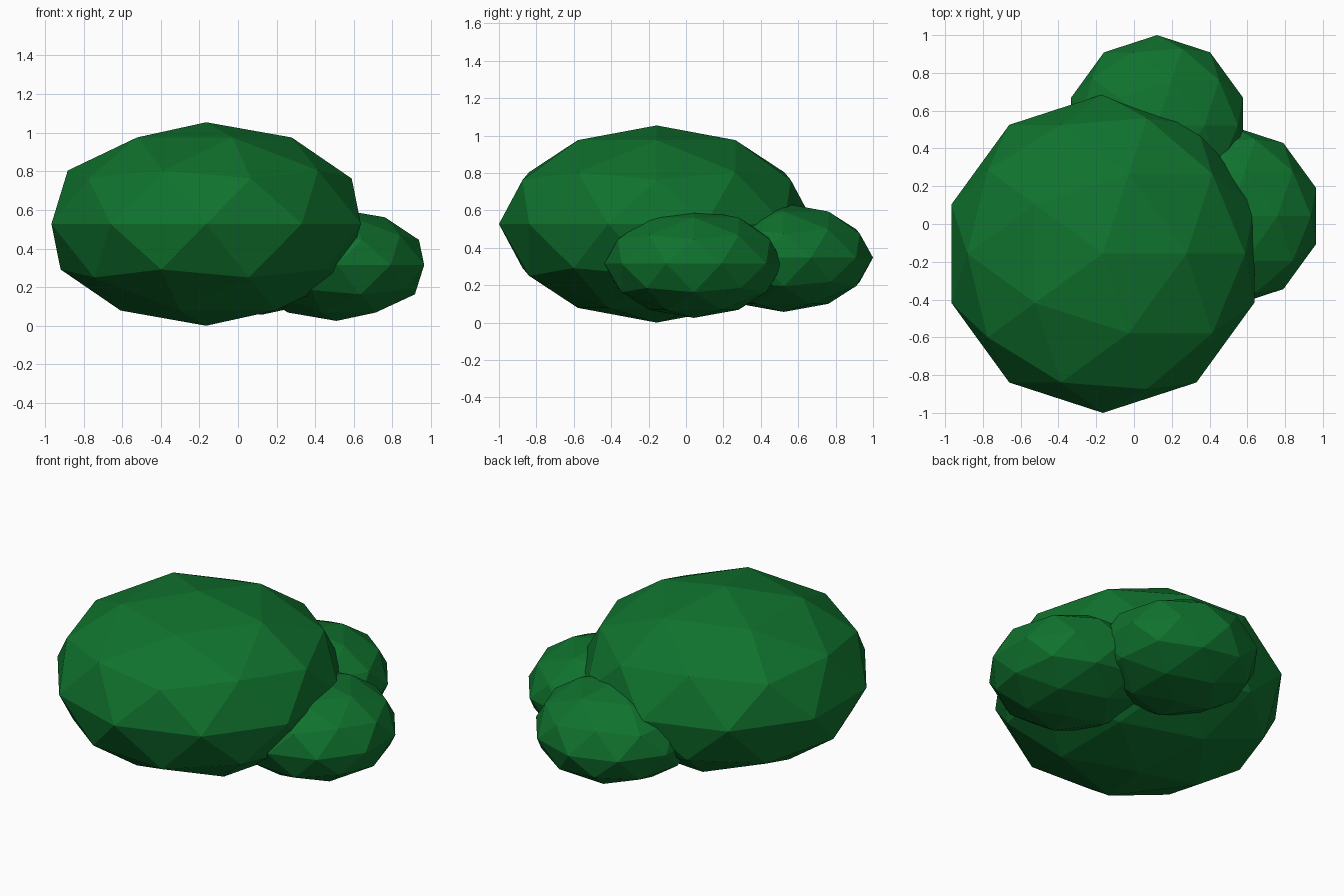
import bpy

if "Cube" in bpy.data.objects:
    bpy.data.objects.remove(bpy.data.objects["Cube"])

# Shared leaf colour
leaf = bpy.data.materials.new("leaf_green")
leaf.diffuse_color = (0.005, 0.17, 0.027, 1.0)
leaf.use_nodes = True
leaf.node_tree.nodes["Principled BSDF"].inputs["Base Color"].default_value = leaf.diffuse_color


def leaf_clump(name, center, radius, height):
    """Squashed low-poly ball of foliage."""
    bpy.ops.mesh.primitive_ico_sphere_add(subdivisions=2, radius=1, location=center)
    ob = bpy.context.object
    ob.name = name
    ob.scale = (radius, radius, height)
    bpy.ops.object.transform_apply(location=False, rotation=False, scale=True)
    ob.data.materials.append(leaf)
    return ob


# Main bush body and two smaller clumps at the right and back
leaf_clump("main_foliage", (-0.165, -0.157, 0.527), 0.843, 0.527)
leaf_clump("right_foliage", (0.51, 0.042, 0.315), 0.478, 0.29)
leaf_clump("back_foliage", (0.122, 0.522, 0.347), 0.478, 0.29)
